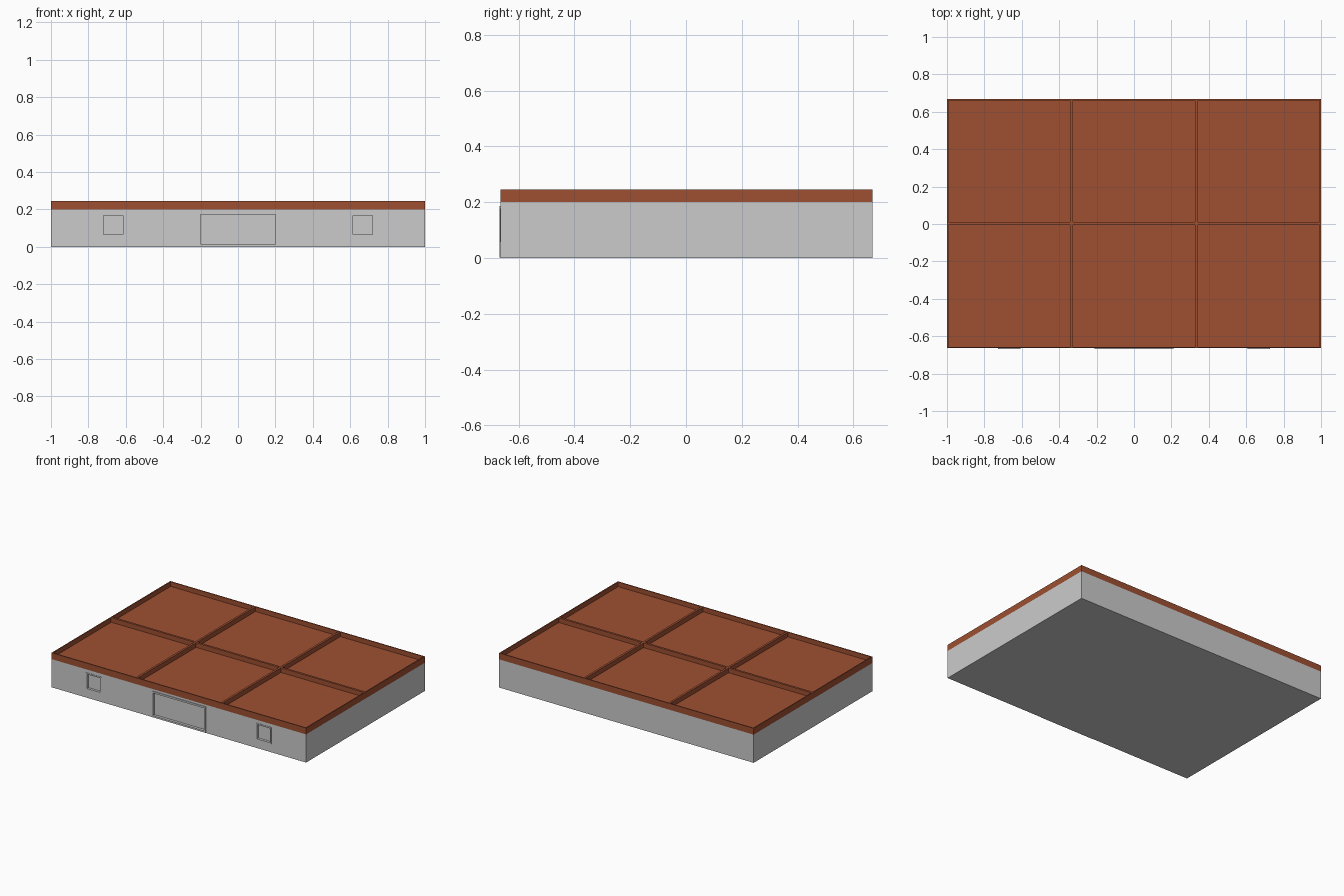
import bpy, bmesh
from mathutils import Vector

if "Cube" in bpy.data.objects:
    bpy.data.objects.remove(bpy.data.objects["Cube"])

W, D, YC = 2.0, 4 / 3, 0.0025      # plan size and y centre of the block
FRONT = YC - D / 2                 # front wall plane
WALL_TOP, ROOF_TOP = 0.20, 0.245


def make_object(name, bm, mat=None):
    bmesh.ops.recalc_face_normals(bm, faces=bm.faces[:])
    me = bpy.data.meshes.new(name)
    bm.to_mesh(me)
    bm.free()
    ob = bpy.data.objects.new(name, me)
    bpy.context.collection.objects.link(ob)
    if mat:
        me.materials.append(mat)
    return ob


def add_box(bm, x, y, z):
    vs = bmesh.ops.create_cube(bm, size=1)["verts"]
    for v in vs:
        v.co = Vector([(r[0] + r[1]) / 2 + c * (r[1] - r[0])
                       for r, c in zip((x, y, z), v.co)])


def box(name, x, y, z):
    bm = bmesh.new()
    add_box(bm, x, y, z)
    return make_object(name, bm)


# Foundation strip and wall block
span_x, span_y = (-W / 2, W / 2), (FRONT, FRONT + D)
box("foundation", span_x, span_y, (0, 0.012))
walls = box("walls", span_x, span_y, (0.012, WALL_TOP))


def opening(name, cx, half, z0, z1, sill, rim, out, depth=0.014):
    """Recess in the front wall with a thin raised frame around it."""
    cutter = box(name + "_cutter", (cx - half, cx + half),
                 (FRONT - 0.05, FRONT + depth), (z0, z1))
    cutter.hide_render = True
    cutter.hide_set(True)
    mod = walls.modifiers.new(name, "BOOLEAN")
    mod.operation = "DIFFERENCE"
    mod.solver = "EXACT"
    mod.object = cutter
    bm = bmesh.new()
    y = (FRONT - out, FRONT)
    outer = (cx - half - rim, cx + half + rim)
    add_box(bm, outer, y, (z1, z1 + rim))
    add_box(bm, outer, y, (z0 - sill, z0))
    for s in (-1, 1):
        xs = sorted((cx + s * half, cx + s * (half + rim)))
        add_box(bm, xs, y, (z0, z1))
    make_object(name + "_frame", bm)


# Wide front door and two square windows
opening("door", 0, 0.20, 0.014, 0.174, 0.012, 0.012, 0.0048)
for side, cx in (("left", -0.667), ("right", 0.667)):
    opening(side + "_window", cx, 0.051, 0.067, 0.168, 0.009, 0.009, 0.003)

# Tiled roof: 3 x 2 sunken square trays separated by low ribs
terracotta = bpy.data.materials.new("terracotta")
terracotta.diffuse_color = (0.342, 0.08, 0.032, 1)
terracotta.use_nodes = True
terracotta.node_tree.nodes["Principled BSDF"].inputs["Base Color"].default_value = terracotta.diffuse_color
bm = bmesh.new()
bmesh.ops.create_grid(bm, x_segments=3, y_segments=2, size=1)
for v in bm.verts:
    v.co = Vector((v.co.x * W / 2, YC + v.co.y * D / 2, ROOF_TOP))
tops = bm.faces[:]
ext = bmesh.ops.extrude_face_region(bm, geom=tops, use_keep_orig=True)
for v in [g for g in ext["geom"] if isinstance(g, bmesh.types.BMVert)]:
    v.co.z = WALL_TOP
bmesh.ops.recalc_face_normals(bm, faces=bm.faces[:])
tops = [f for f in bm.faces if all(v.co.z > WALL_TOP + 0.01 for v in f.verts)]
bmesh.ops.inset_individual(bm, faces=tops, thickness=0.0107)
trays = bmesh.ops.extrude_discrete_faces(bm, faces=tops)["faces"]
bmesh.ops.translate(bm, vec=(0, 0, -0.033),
                    verts=list({v for f in trays for v in f.verts}))
make_object("roof", bm, terracotta)
